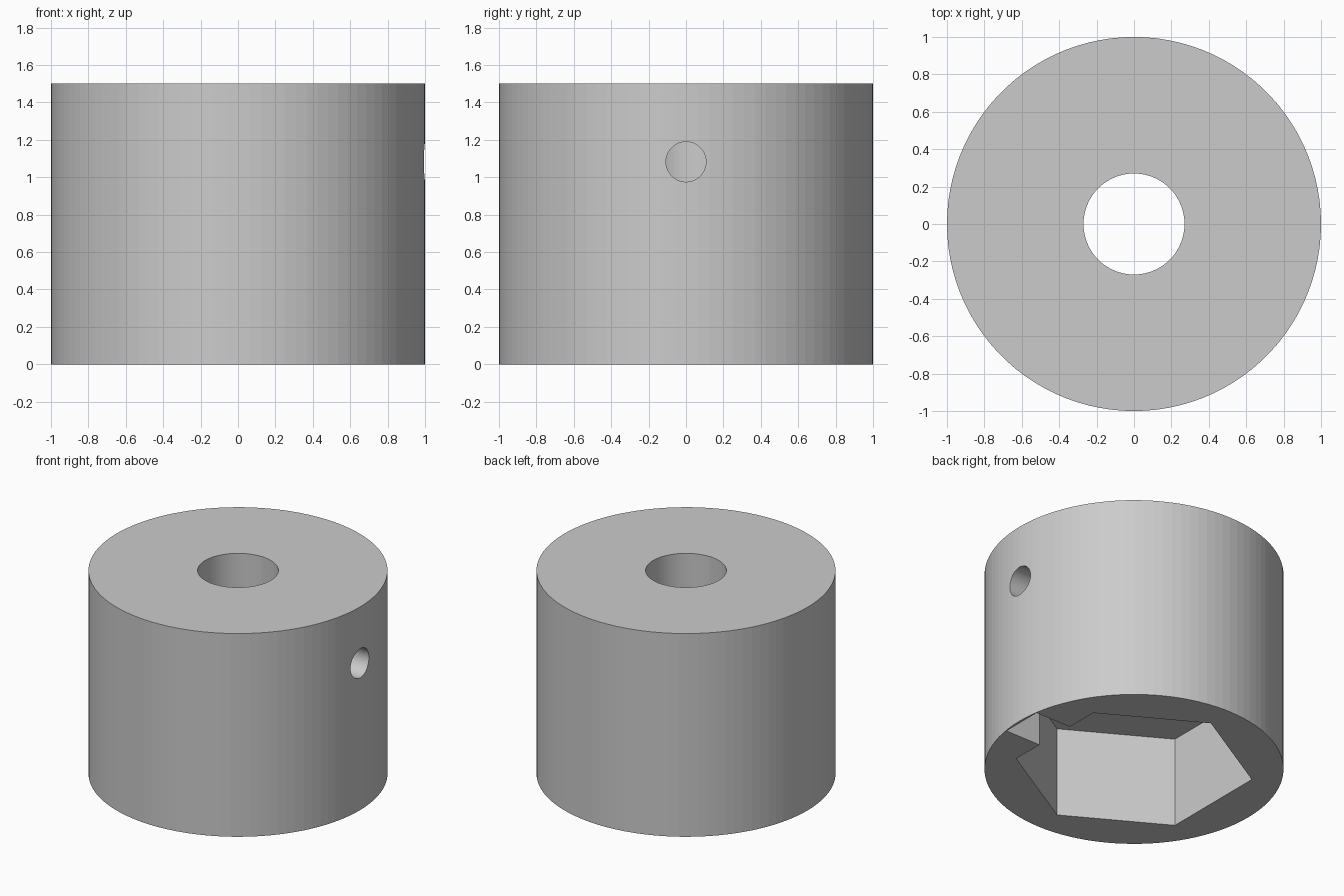
import bpy
from math import radians

HEIGHT = 1.5
POCKET_DEPTH = 0.665
SCREW_Z = (HEIGHT + POCKET_DEPTH) / 2
OVERLAP = 0.2

cube = bpy.data.objects.get("Cube")
if cube:
    bpy.data.objects.remove(cube, do_unlink=True)

grey = bpy.data.materials.new("light_grey")
grey.use_nodes = True
colour = (0.6, 0.6, 0.6, 1)
grey.diffuse_color = colour
grey.node_tree.nodes["Principled BSDF"].inputs["Base Color"].default_value = colour


def prism(name, sides, radius, depth, location, rotation=(0, 0, 0)):
    bpy.ops.mesh.primitive_cylinder_add(
        vertices=sides, radius=radius, depth=depth, location=location, rotation=rotation)
    obj = bpy.context.object
    obj.name = name
    obj.data.materials.append(grey)
    return obj


def box(name, low, high):
    centre = [(a + b) / 2 for a, b in zip(low, high)]
    bpy.ops.mesh.primitive_cube_add(size=1, location=centre)
    obj = bpy.context.object
    obj.name = name
    obj.scale = [b - a for a, b in zip(low, high)]
    obj.data.materials.append(grey)
    return obj


def cut(target, cutter):
    cutter.hide_render = True
    mod = target.modifiers.new(cutter.name, "BOOLEAN")
    mod.operation = "DIFFERENCE"
    mod.solver = "EXACT"
    mod.object = cutter
    bpy.context.view_layer.objects.active = target
    bpy.ops.object.modifier_apply(modifier=mod.name)
    bpy.data.objects.remove(cutter, do_unlink=True)


# Solid round body
body = prism("coupler_body", 100, 1, HEIGHT, (0, 0, HEIGHT / 2))

# Hexagonal socket in the underside, corners pointing along y
socket_height = POCKET_DEPTH + OVERLAP
cut(body, prism("hex_socket", 6, 0.8, socket_height,
                (0, 0, POCKET_DEPTH - socket_height / 2)))

# Key slot beside the socket, leaving a thin outer wall
cut(body, box("key_slot", (0.5, -0.157, -OVERLAP), (0.982, 0.157, POCKET_DEPTH)))

# Shaft bore through the top
cut(body, prism("shaft_bore", 100, 0.27, HEIGHT, (0, 0, HEIGHT / 2 + OVERLAP)))

# Set screw hole from the left side into the bore
cut(body, prism("screw_hole", 64, 0.107, 1.1, (0.65, 0, SCREW_Z), (0, radians(90), 0)))
